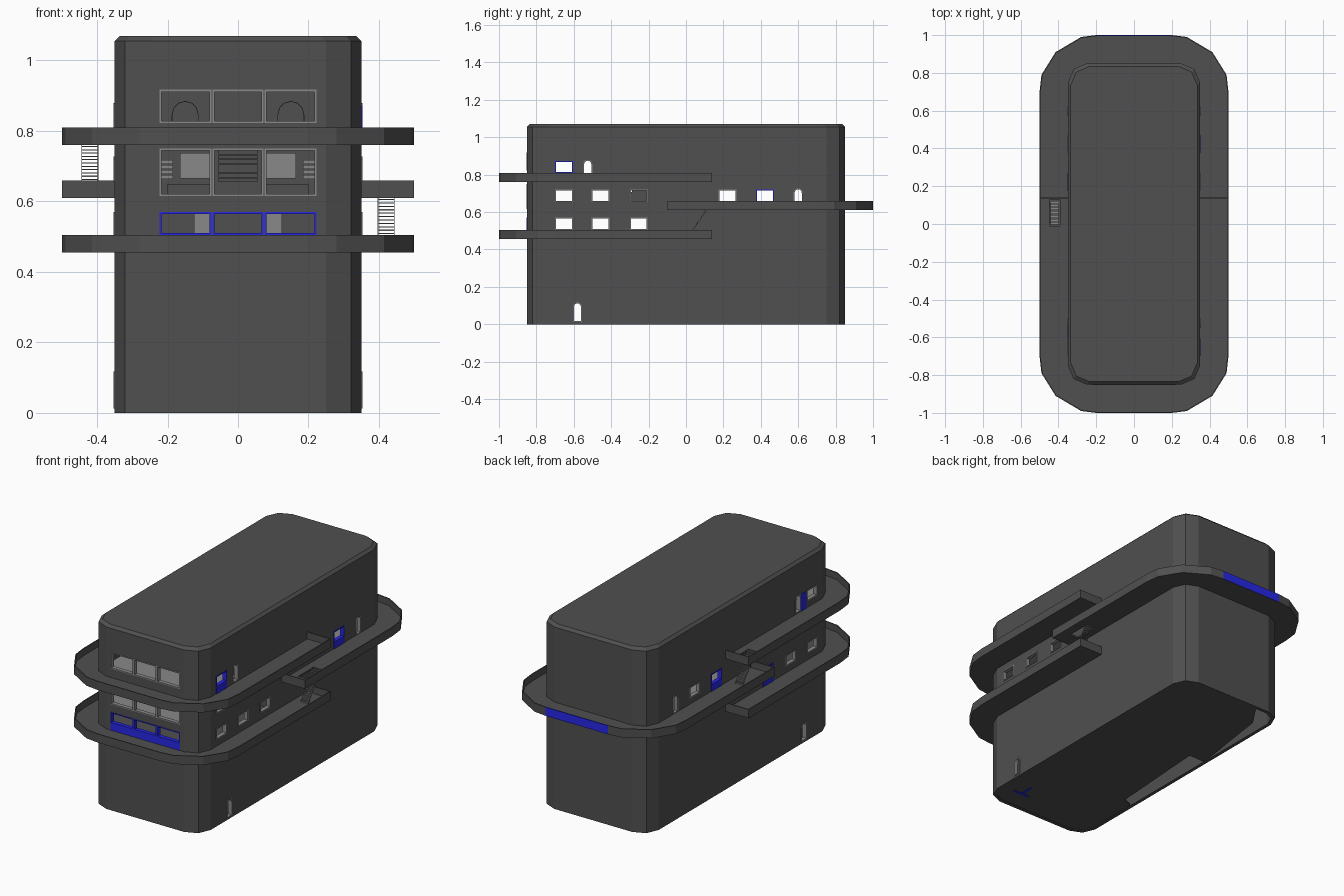
import bpy, bmesh, math
from mathutils import Vector

if "Cube" in bpy.data.objects:
    bpy.data.objects.remove(bpy.data.objects["Cube"], do_unlink=True)


def material(name, rgb):
    m = bpy.data.materials.new(name)
    m.use_nodes = True
    m.diffuse_color = (*rgb, 1)
    m.node_tree.nodes["Principled BSDF"].inputs["Base Color"].default_value = (*rgb, 1)
    return m


DARK = material("dark grey", (0.08, 0.08, 0.08))
LIGHT = material("light grey", (0.25, 0.25, 0.25))
BLUE = material("blue", (0.02, 0.02, 0.8))


def finish(name, bm, *mats):
    bmesh.ops.recalc_face_normals(bm, faces=bm.faces)
    me = bpy.data.meshes.new(name)
    bm.to_mesh(me)
    bm.free()
    for m in mats:
        me.materials.append(m)
    ob = bpy.data.objects.new(name, me)
    bpy.context.collection.objects.link(ob)
    return ob


def add_box(bm, lo, hi):
    verts = bmesh.ops.create_cube(bm, size=1)["verts"]
    for v in verts:
        v.co = Vector([(a + b) / 2 + c * (b - a) for a, b, c in zip(lo, hi, v.co)])


def box(name, lo, hi, mat):
    bm = bmesh.new()
    add_box(bm, lo, hi)
    return finish(name, bm, mat)


def add_prism(bm, pts, vec, rim=0):
    """Extrude a closed outline along vec; with rim, keep only a border of that width."""
    face = bm.faces.new([bm.verts.new(p) for p in pts])
    face.normal_update()
    faces = [face]
    if rim:
        faces = bmesh.ops.inset_region(bm, faces=[face], thickness=rim, use_boundary=True,
                                       use_even_offset=True)["faces"]
        bmesh.ops.delete(bm, geom=[face], context="FACES")
    geom = bmesh.ops.extrude_face_region(bm, geom=faces, use_keep_orig=True)["geom"]
    bmesh.ops.translate(bm, verts=[g for g in geom if isinstance(g, bmesh.types.BMVert)], vec=vec)


def apply_modifiers(ob):
    graph = bpy.context.evaluated_depsgraph_get()
    me = bpy.data.meshes.new_from_object(ob.evaluated_get(graph))
    ob.modifiers.clear()
    ob.data = me


def cut(ob, cutter):
    mod = ob.modifiers.new("openings", "BOOLEAN")
    mod.object, mod.operation, mod.solver = cutter, "DIFFERENCE", "EXACT"
    apply_modifiers(ob)
    bpy.data.objects.remove(cutter, do_unlink=True)


def loop(quarter):
    half = quarter + [(-x, y) for x, y in reversed(quarter)]
    return half + [(-x, -y) for x, y in half]


# Hollow tower with softened corners and a bevelled roof edge
WALL = [(0.35, 0.75), (0.32, 0.82), (0.25, 0.85)]
bm = bmesh.new()
rings = []
for z, k in ((0, 0), (1.055, 0), (1.07, 0.015)):
    rings.append([bm.verts.new((x - math.copysign(k, x), y - math.copysign(k, y), z)) for x, y in loop(WALL)])
for a, b in zip(rings, rings[1:]):
    for i in range(len(a)):
        j = (i + 1) % len(a)
        bm.faces.new((a[i], a[j], b[j], b[i]))
bm.faces.new(rings[-1])
tower = finish("tower_shell", bm, DARK, LIGHT)
solid = tower.modifiers.new("thickness", "SOLIDIFY")
solid.thickness, solid.offset = 0.02, -1
apply_modifiers(tower)

# Openings and their frames
cutters = bmesh.new()


def rect(u0, u1, z0, z1):
    return [(u0, z0), (u1, z0), (u1, z1), (u0, z1)]


def arch(u0, u1, z0, z1):
    r, c = (u1 - u0) / 2, (u0 + u1) / 2
    return [(u0, z0), (u1, z0)] + [
        (c + r * math.cos(math.pi * i / 6), z1 - r + r * math.sin(math.pi * i / 6)) for i in range(7)]


def frame(name, pts, vec, mat, width=0.005):
    bm = bmesh.new()
    add_prism(bm, pts, vec, width)
    finish(name, bm, mat)


def side_opening(name, outline, blue_side=0):
    add_prism(cutters, [(-0.45, u, z) for u, z in outline], (0.9, 0, 0))
    for s in (-1, 1):
        frame(name + "_frame", [(s * 0.353, u, z) for u, z in outline], (-s * 0.024, 0, 0),
              BLUE if s == blue_side else LIGHT)
    if blue_side:
        u0, u1, z0 = outline[0][0], outline[1][0], outline[0][1]
        a, b = sorted((blue_side * 0.348, blue_side * 0.353))
        box(name + "_panel", (a, u0, z0 - 0.045), (b, u1, z0), BLUE)


WIN = 0.095
for z0, z1 in ((0.505, 0.57), (0.655, 0.72)):
    for u in (-0.7, -0.505, -0.3):
        side_opening("side_window", rect(u, u + WIN, z0, z1), -1 if u == -0.3 and z0 < 0.6 else 0)
side_opening("upper_side_window", rect(-0.7, -0.7 + WIN, 0.808, 0.872), 1)
side_opening("rear_window_near", rect(0.175, 0.175 + WIN, 0.655, 0.72), -1)
side_opening("rear_window_far", rect(0.375, 0.375 + WIN, 0.655, 0.72), 1)
for u, z in ((-0.55, 0.775), (0.575, 0.622), (-0.605, 0.012)):
    side_opening("arched_door", arch(u, u + 0.049, z, z + 0.105))
box("upper_door_panel", (-0.3515, -0.603, 0.77), (-0.348, -0.553, 0.87), BLUE)

for z0, z1, mat in ((0.505, 0.57, BLUE), (0.615, 0.75, LIGHT), (0.822, 0.917, LIGHT)):
    for u0, u1 in ((-0.224, -0.074), (-0.074, 0.074), (0.074, 0.224)):
        outline = rect(u0 + 0.001, u1 - 0.001, z0, z1)
        add_prism(cutters, [(u, -0.9, z) for u, z in outline], (0, 0.1, 0))
        frame("front_window_frame", [(u, -0.852, z) for u, z in outline], (0, 0.024, 0), mat, 0.006)
box("front_window_panel", (-0.223, -0.852, 0.465), (0.223, -0.848, 0.505), BLUE)

for f in cutters.faces:
    f.material_index = 1
cut(tower, finish("opening_cutter", cutters, DARK, LIGHT))

# Wrap-around decks with a low parapet, open towards the wall
RIM = [(0.5, 0.7), (0.49, 0.79), (0.415, 0.91), (0.28, 0.99), (0.2, 1)]
INNER = [(0.342, 0.745), (0.313, 0.813), (0.245, 0.842)]


def deck(name, z, end, side, hole_x=None):
    def half(q):
        h = [(q[0][0], end)] + q
        return h + [(-x, y) for x, y in reversed(h)]
    pts = half(RIM) + half([(0.342, end + 0.02)] + INNER)[::-1]
    bm = bmesh.new()
    add_prism(bm, [(x, side * y, z) for x, y in pts], (0, 0, 0.05))
    bmesh.ops.recalc_face_normals(bm, faces=bm.faces)
    top = [f for f in bm.faces if f.normal.z > 0.9]
    bmesh.ops.inset_region(bm, faces=top, thickness=0.006, use_even_offset=True)
    geom = bmesh.ops.extrude_face_region(bm, geom=top)["geom"]
    bmesh.ops.translate(bm, verts=[g for g in geom if isinstance(g, bmesh.types.BMVert)], vec=(0, 0, -0.04))
    bmesh.ops.delete(bm, geom=[f for f in top if f.is_valid], context="FACES")
    # drop the border inside the wall so the doorways stay clear
    for v in bm.verts:
        if v.co.z > z + 0.04 and abs(v.co.x) < 0.349 and abs(v.co.y) < 0.849 and side * v.co.y > end + 0.015:
            v.co.z = z + 0.012
    # coloured stretch of the rear parapet
    bm.normal_update()
    for f in bm.faces:
        c = f.calc_center_median()
        if c.y > 0.99 and abs(c.x) < 0.1 and f.normal.y > -0.5:
            f.material_index = 1
    ob = finish(name, bm, DARK, BLUE)
    if hole_x:
        bm = bmesh.new()
        add_box(bm, (hole_x - 0.027, -0.01, z - 0.02), (hole_x + 0.027, 0.13, z + 0.03))
        cut(ob, finish("stairwell_cutter", bm, DARK))


deck("lower_deck", 0.455, -0.14, -1)
deck("middle_deck", 0.61, -0.1, 1, 0.42)
deck("upper_deck", 0.76, -0.14, -1, -0.42)


# Open-tread stairs with thin stringers
def stair(name, x, y0, y1, z0, z1, n=16):
    w = 0.024
    bm = bmesh.new()
    for i in range(n):
        t = (i + 0.5) / n
        y, z = y0 + (y1 - y0) * t, z0 + (z1 - z0) * t
        add_box(bm, (x - w, y - 0.005, z - 0.0015), (x + w, y + 0.005, z + 0.0015))
    for sx in (x - w, x + w - 0.002):
        add_prism(bm, [(sx, y0, z0 - 0.004), (sx, y1, z1 - 0.004), (sx, y1, z1 + 0.004), (sx, y0, z0 + 0.004)],
                  (0.002, 0, 0))
    finish(name, bm, LIGHT)


stair("left_hand_stair", 0.42, 0.01, 0.115, 0.465, 0.62)
stair("right_hand_stair", -0.42, 0.115, 0.0, 0.62, 0.77)

# Indoor steps
for i in range(7):
    box("indoor_step", (-0.055, -0.305 + 0.004 * i, 0.655 + 0.013 * i), (0.055, -0.21, 0.667 + 0.013 * i), DARK)

# Storey floors and partitions
for z, mat in ((0.455, DARK), (0.603, LIGHT), (0.76, LIGHT)):
    bm = bmesh.new()
    add_prism(bm, [(x * 0.96, y * 0.985, z) for x, y in loop(WALL)], (0, 0, 0.01))
    finish("storey_floor", bm, mat)
for y, z0, z1 in ((-0.15, 0.465, 0.603), (-0.15, 0.613, 0.76), (-0.45, 0.77, 1.04)):
    box("partition", (-0.33, y, z0), (0.33, y + 0.01, z1), DARK)
for s in (-1, 1):
    def pair(name, x0, x1, y0, y1, z0, z1, mat):
        a, b = sorted((s * x0, s * x1))
        box(name, (a, y0, z0), (b, y1, z1), mat)
    pair("wall_panel", 0.08, 0.165, -0.16, -0.152, 0.665, 0.738, LIGHT)
    pair("lower_wall_panel", 0.08, 0.125, -0.16, -0.152, 0.465, 0.57, LIGHT)
    for i in range(4):
        pair("shelf", 0.185, 0.218, -0.2, -0.16, 0.664 + 0.014 * i, 0.675 + 0.014 * i, LIGHT)
    pair("counter", 0.07, 0.2, -0.58, -0.54, 0.613, 0.65, DARK)
    outline = arch(s * 0.15 - 0.038, s * 0.15 + 0.038, 0.77, 0.885)
    frame("inner_door_outline", [(u, -0.452, z) for u, z in outline], (0, -0.006, 0), DARK, 0.002)

# Ground slab with an open strip along one wall
slab = [(0.34, -0.745), (0.34, 0.745), (0.312, 0.81), (0.245, 0.84), (-0.17, 0.84), (-0.264, 0.7), (-0.335, 0.2),
        (-0.23, 0.2), (-0.27, -0.4), (-0.34, -0.43), (-0.34, -0.745), (-0.312, -0.81),
        (-0.245, -0.84), (0.245, -0.84), (0.312, -0.81)]
bm = bmesh.new()
add_prism(bm, [(x, y, 0.003) for x, y in slab], (0, 0, 0.008))
finish("ground_slab", bm, DARK)
box("base_mark_long", (0.16, -0.72, 0.0), (0.26, -0.705, 0.004), BLUE)
box("base_mark_short", (0.2, -0.705, 0.0), (0.215, -0.63, 0.004), BLUE)
